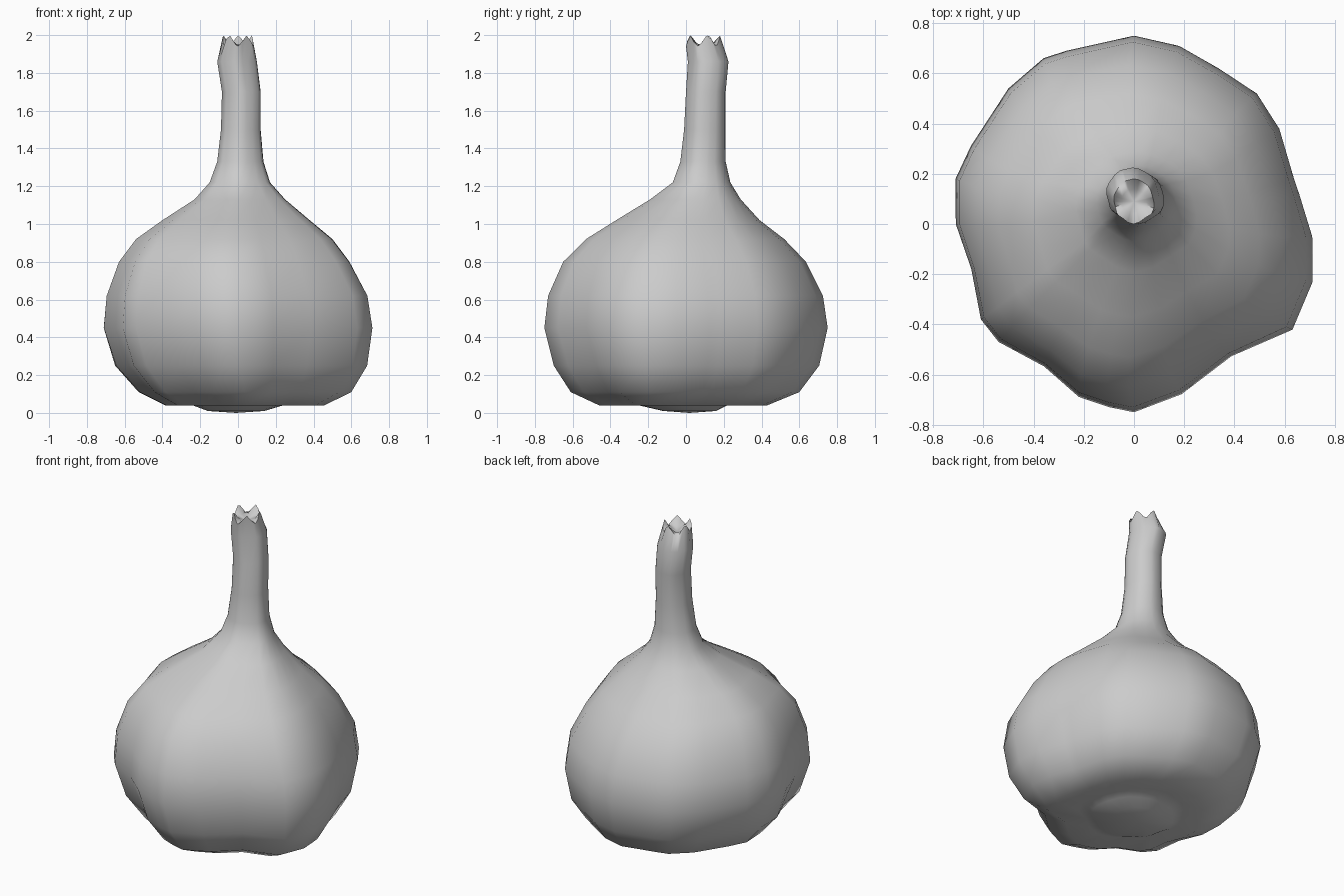
import bpy, bmesh, math
from mathutils import Vector

cube = bpy.data.objects.get("Cube")
if cube:
    bpy.data.objects.remove(cube, do_unlink=True)

# Lobed outline of the cloves at the widest height, anticlockwise
OUTLINE = [(.66, .12), (.64, .18), (.58, .38), (.49, .52), (.34, .62), (.18, .71), (0, .75),
           (-.27, .69), (-.36, .66), (-.5, .54), (-.65, .31), (-.71, .18), (-.71, 0),
           (-.65, -.18), (-.61, -.38), (-.54, -.47), (-.36, -.57), (-.22, -.69), (-.1, -.73),
           (0, -.75), (.19, -.68), (.39, -.53), (.63, -.42), (.71, -.23), (.71, -.05)]

# Sections: height, min x, max x, min y, max y, strength of the lobes
SECTIONS = [
    (.01, -.16, .14, -.12, .16, .3), (.04, -.24, .24, -.25, .22, .5),
    (.06, -.28, .30, -.32, .30, 1), (.04, -.38, .45, -.46, .43, 1.4),
    (.11, -.52, .59, -.61, .60, 1.4), (.25, -.645, .675, -.70, .705, 1.3),
    (.45, -.71, .71, -.75, .75, 1.05), (.62, -.695, .685, -.73, .725, 1),
    (.80, -.63, .59, -.65, .635, .9), (.92, -.54, .50, -.53, .52, .8),
    (1.02, -.40, .38, -.37, .39, .7), (1.13, -.23, .25, -.19, .29, .6),
    (1.22, -.15, .17, -.07, .235, .4), (1.33, -.11, .135, -.03, .21, .4),
    (1.50, -.09, .12, -.01, .21, .4), (1.70, -.085, .12, 0, .21, .5),
    (1.86, -.11, .10, .01, .225, .8), (1.97, -.08, .08, 0, .18, .8),
    (1.95, -.05, .05, .04, .14, .5)]


def ring(bm, z, x0, x1, y0, y1, lobe):
    """One closed section: the outline blended between ellipse and cloves."""
    verts = []
    for px, py in OUTLINE:
        d = Vector((px / .71, py / .75))
        d = d.normalized() * (1 + lobe * (d.length - 1))
        jag = .028 * math.sin(5 * math.atan2(py, px)) if z == 1.97 else 0
        verts.append(bm.verts.new(((x0 + x1) / 2 + d.x * (x1 - x0) / 2,
                                   (y0 + y1) / 2 + d.y * (y1 - y0) / 2, z + jag)))
    return verts


# Bulb, root plate and stem in one skin
bm = bmesh.new()
rings = [ring(bm, *s) for s in SECTIONS]
n = len(OUTLINE)
for low, high in zip(rings, rings[1:]):
    for i in range(n):
        j = (i + 1) % n
        bm.faces.new((low[i], low[j], high[j], high[i]))

# Root plate and hollow of the cut stem
for loop, z in ((rings[0], 0), (rings[-1], 1.93)):
    mid = sum((v.co for v in loop), Vector()) / n
    centre = bm.verts.new((mid.x, mid.y, z))
    for i in range(n):
        bm.faces.new((loop[i], loop[(i + 1) % n], centre))
bmesh.ops.recalc_face_normals(bm, faces=bm.faces)

mesh = bpy.data.meshes.new("garlic_bulb")
bm.to_mesh(mesh)
bm.free()
bulb = bpy.data.objects.new("garlic_bulb", mesh)
bpy.context.collection.objects.link(bulb)

# Pale papery skin
skin = bpy.data.materials.new("pale_skin")
skin.use_nodes = True
colour = (.6, .6, .6, 1)
skin.diffuse_color = colour
skin.node_tree.nodes["Principled BSDF"].inputs["Base Color"].default_value = colour
mesh.materials.append(skin)

# Smooth skin with a sharp torn rim
bpy.context.view_layer.objects.active = bulb
bulb.select_set(True)
bpy.ops.object.shade_smooth_by_angle(angle=math.radians(60))
